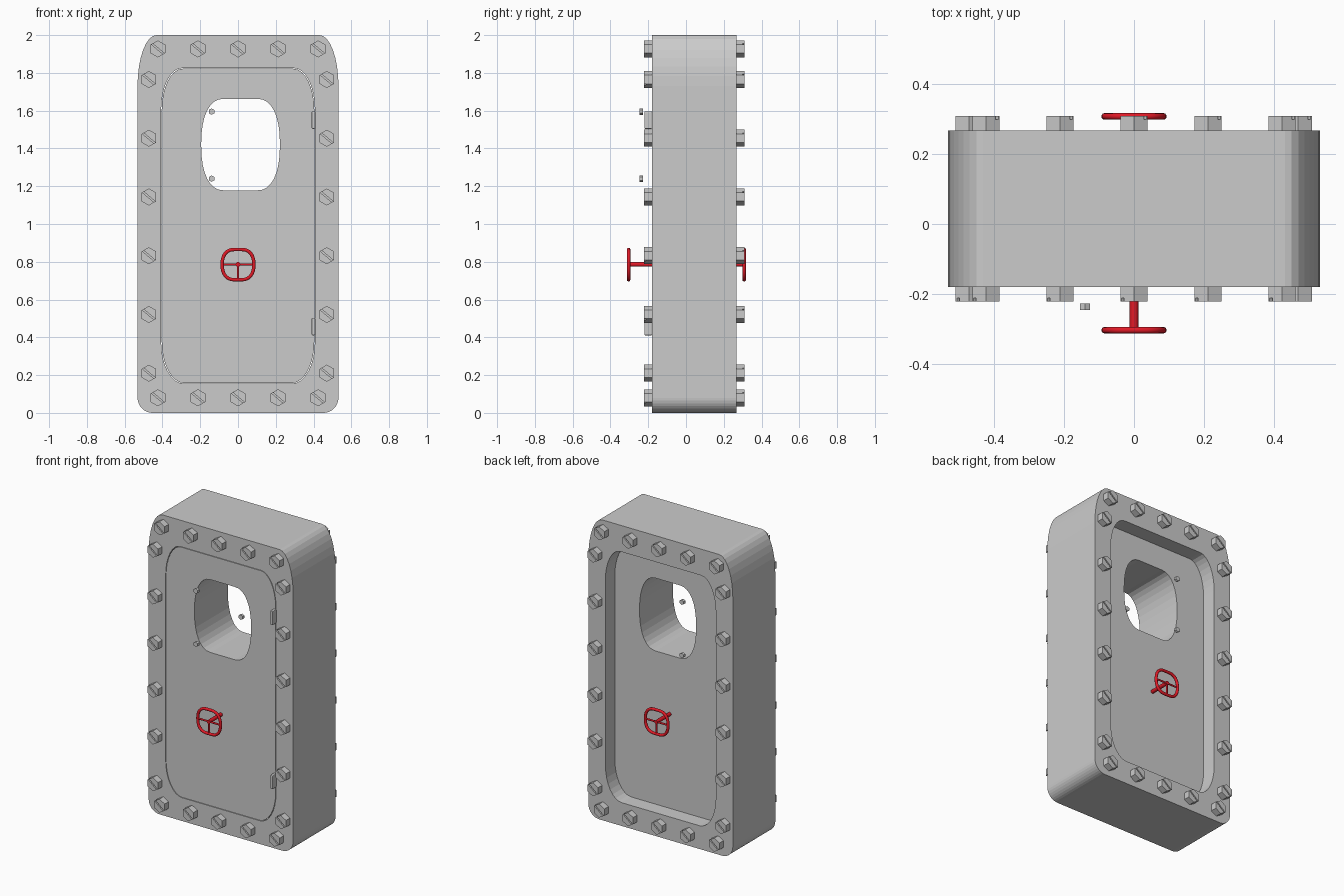
import bpy, bmesh
from math import sin, cos, pi, radians
from mathutils import Matrix

if "Cube" in bpy.data.objects:
    bpy.data.objects.remove(bpy.data.objects["Cube"])

red = bpy.data.materials.new("red_paint")
red.diffuse_color = (0.75, 0.01, 0.02, 1)
red.use_nodes = True
red.node_tree.nodes["Principled BSDF"].inputs["Base Color"].default_value = red.diffuse_color


def rounded(x0, x1, z0, z1, top, bottom, n=2.0, seg=8):
    """Rounded rectangle in XZ with elliptical corners (rx, rz) at top and bottom."""
    corners = [(x1, z1, 1, 1, top), (x0, z1, -1, 1, top),
               (x0, z0, -1, -1, bottom), (x1, z0, 1, -1, bottom)]
    pts = []
    for i, (x, z, sx, sz, (rx, rz)) in enumerate(corners):
        for k in range(seg + 1):
            a = i * pi / 2 + k / seg * pi / 2
            c, s = abs(cos(a)) ** (2 / n), abs(sin(a)) ** (2 / n)
            pts.append((x + sx * rx * (c - 1), z + sz * rz * (s - 1)))
    return pts


def link(name, mesh, mat=None):
    ob = bpy.data.objects.new(name, mesh)
    bpy.context.collection.objects.link(ob)
    if mat and not mesh.materials:
        mesh.materials.append(mat)
    return ob


def finish(name, bm, mat=None):
    bmesh.ops.recalc_face_normals(bm, faces=bm.faces)
    me = bpy.data.meshes.new(name)
    bm.to_mesh(me)
    bm.free()
    return link(name, me, mat)


def ring_slab(name, outer, inner, y0, y1):
    """Slab between two outlines with a through opening."""
    bm = bmesh.new()
    loops = [[bm.verts.new((x, y, z)) for x, z in pts]
             for pts, y in ((outer, y0), (outer, y1), (inner, y1), (inner, y0))]
    n = len(outer)
    for a in range(4):
        A, B = loops[a], loops[(a + 1) % 4]
        for i in range(n):
            j = (i + 1) % n
            bm.faces.new((A[i], A[j], B[j], B[i]))
    bmesh.ops.remove_doubles(bm, verts=bm.verts, dist=1e-5)
    return finish(name, bm)


def prism(name, sides, r, depth):
    """Prism along Y, centred, with a corner pointing up."""
    bm = bmesh.new()
    bmesh.ops.create_cone(bm, cap_ends=True, segments=sides, radius1=r, radius2=r, depth=depth)
    rot = Matrix.Rotation(pi / 2, 4, 'X')
    bmesh.ops.transform(bm, matrix=rot, verts=bm.verts)
    return finish(name, bm)


def box(name, size, loc, rot_y=0.0):
    bm = bmesh.new()
    bmesh.ops.create_cube(bm, size=1)
    bmesh.ops.scale(bm, vec=size, verts=bm.verts)
    ob = finish(name, bm)
    ob.location = loc
    ob.rotation_euler.y = rot_y
    return ob


def tube(name, pts, r, closed):
    """Round red bar following a path."""
    cu = bpy.data.curves.new(name, 'CURVE')
    cu.dimensions = '3D'
    cu.bevel_depth = r
    cu.bevel_resolution = 3
    cu.use_fill_caps = True
    sp = cu.splines.new('POLY')
    sp.points.add(len(pts) - 1)
    for p, c in zip(sp.points, pts):
        p.co = (*c, 1)
    sp.use_cyclic_u = closed
    tmp = bpy.data.objects.new(name + "_path", cu)
    bpy.context.collection.objects.link(tmp)
    me = bpy.data.meshes.new_from_object(tmp.evaluated_get(bpy.context.evaluated_depsgraph_get()))
    bpy.data.objects.remove(tmp)
    me.materials.clear()
    ob = link(name, me, red)
    bpy.ops.object.select_all(action='DESELECT')
    ob.select_set(True)
    bpy.context.view_layer.objects.active = ob
    bpy.ops.object.shade_smooth_by_angle(angle=radians(40))
    return ob


# Frame and door leaf with window
FRONT, BACK, LEAF_BACK = -0.18, 0.267, 0.172
outer = rounded(-0.532, 0.532, 0, 2, (0.10, 0.27), (0.08, 0.08))
opening = rounded(-0.407, 0.407, 0.155, 1.825, (0.11, 0.22), (0.12, 0.22))
leaf = rounded(-0.404, 0.404, 0.158, 1.822, (0.11, 0.22), (0.12, 0.22))
window = rounded(-0.195, 0.222, 1.178, 1.663, (0.12, 0.242), (0.12, 0.242), 2.3)
ring_slab("frame", outer, opening, FRONT, BACK)
ring_slab("door", leaf, window, FRONT, LEAF_BACK)

# Slotted hex bolt, modelled once and shared
master = prism("bolt", 6, 0.045, 0.044)
if max(v.co.z for v in master.data.vertices) < 0.044:
    master.data.transform(Matrix.Rotation(pi / 6, 4, 'Y'))
cutter = box("slot_cutter", (0.12, 0.02, 0.008), (0, -0.022, 0), radians(40))
cutter.hide_render = True
mod = master.modifiers.new("slot", 'BOOLEAN')
mod.object = cutter
mod.operation = 'DIFFERENCE'
mod.solver = 'EXACT'
bpy.context.view_layer.update()
bolt_mesh = bpy.data.meshes.new_from_object(
    master.evaluated_get(bpy.context.evaluated_depsgraph_get()))
bpy.data.objects.remove(master)
bpy.data.objects.remove(cutter)

# Bolts around the rim, front and back
spots = [(0.212 * i, z) for i in range(-2, 3) for z in (0.08, 1.927)]
spots += [(x, 0.21 + 0.311 * i) for i in range(6) for x in (-0.472, 0.47)]
for x, z in spots:
    link("front_bolt", bolt_mesh).location = (x, FRONT - 0.02, z)
    b = link("back_bolt", bolt_mesh)
    b.location = (x, BACK + 0.02, z)
    b.rotation_euler.z = pi

# Small window studs on both sides
for z in (1.595, 1.24):
    for y in (-0.237, 0.237):
        prism("window_stud", 6, 0.017, 0.018).location = (-0.14, y, z)

# Hinge plates
for z in (1.55, 0.457):
    h = box("hinge", (0.02, 0.042, 0.092), (0.4, -0.2, z))
    m = h.modifiers.new("bevel", 'BEVEL')
    m.width = 0.005
    m.segments = 2

# Hand wheels with spokes and shaft
CZ = 0.786
rim = rounded(-0.084, 0.084, CZ - 0.081, CZ + 0.079, (0.065, 0.079), (0.065, 0.08), 2.3)
rim = [p for i, p in enumerate(rim) if abs(p[0] - rim[i - 1][0]) + abs(p[1] - rim[i - 1][1]) > 1e-5]
for side, y, inner_y in (("front", -0.304, FRONT), ("back", 0.308, LEAF_BACK)):
    tube(side + "_wheel_rim", [(x, y, z) for x, z in rim], 0.0095, True)
    tube(side + "_wheel_cross_spoke", [(-0.084, y, CZ), (0.084, y, CZ)], 0.006, False)
    tube(side + "_wheel_lower_spoke", [(0, y, CZ), (0, y, CZ - 0.081)], 0.006, False)
    s = 1 if y > 0 else -1
    tube(side + "_wheel_shaft", [(0, inner_y - s * 0.02, CZ), (0, y + s * 0.007, CZ)], 0.0125, False)
